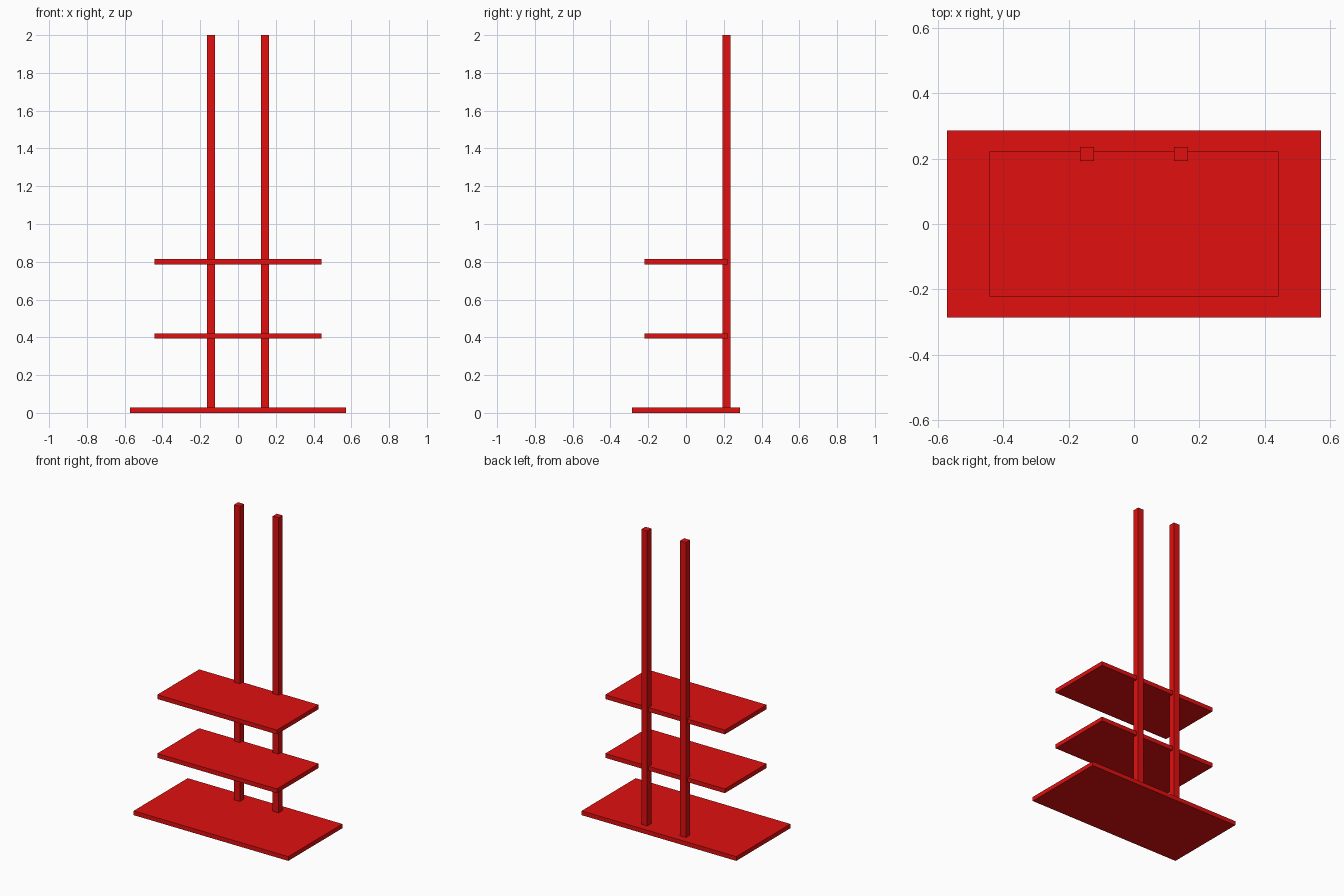
import bpy

if "Cube" in bpy.data.objects:
    bpy.data.objects.remove(bpy.data.objects["Cube"])

red = bpy.data.materials.new("red_paint")
red.diffuse_color = (0.75, 0.005, 0.005, 1)
red.use_nodes = True
red.node_tree.nodes["Principled BSDF"].inputs["Base Color"].default_value = red.diffuse_color

THICK = 0.0286      # board thickness
SPACING = 0.393     # vertical distance between boards
HEIGHT = 2.0


def box(name, centre, size):
    bpy.ops.mesh.primitive_cube_add(size=1, location=centre)
    ob = bpy.context.object
    ob.name = name
    ob.scale = size
    bpy.ops.object.transform_apply(location=False, rotation=False, scale=True)
    ob.data.materials.append(red)
    return ob


# Wide base board on the floor
base_z = THICK / 2
box("base_board", (0, 0, base_z), (1.143, 0.571, THICK))

# Two smaller shelves, evenly spaced above the base
for i, name in enumerate(("lower_shelf", "upper_shelf"), start=1):
    box(name, (0, 0, base_z + i * SPACING), (0.884, 0.442, THICK))

# Tall square posts near the back edge, rooted inside the base
for side, name in ((-1, "left_post"), (1, "right_post")):
    box(name, (side * 0.143, 0.2145, (HEIGHT + base_z) / 2),
        (0.043, 0.043, HEIGHT - base_z))
